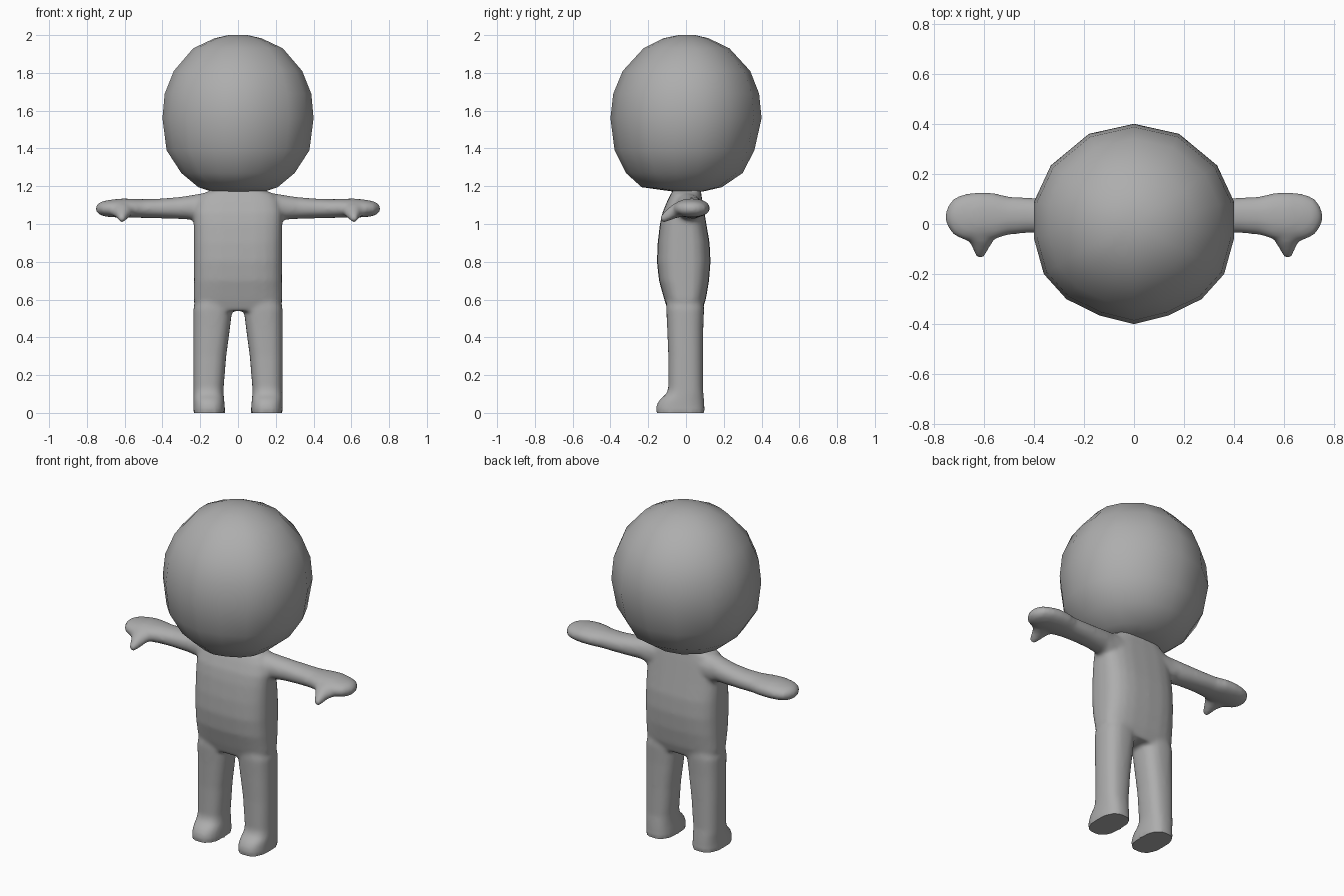
import bpy, bmesh, math
from mathutils import Vector

if "Cube" in bpy.data.objects:
    bpy.data.objects.remove(bpy.data.objects["Cube"])

grey = bpy.data.materials.new("plain_grey")
grey.diffuse_color = (0.42, 0.42, 0.42, 1)
grey.use_nodes = True
grey.node_tree.nodes["Principled BSDF"].inputs["Base Color"].default_value = grey.diffuse_color


def loft(bm, rings):
    """Skin a list of closed point rings and cap both ends."""
    loops = [[bm.verts.new(p) for p in ring] for ring in rings]
    n = len(loops[0])
    for a, b in zip(loops, loops[1:]):
        for i in range(n):
            j = (i + 1) % n
            bm.faces.new((a[i], a[j], b[j], b[i]))
    bm.faces.new(loops[0][::-1])
    bm.faces.new(loops[-1])


def oval(u0, u1, v0, v1, power=2.0, n=24):
    """Rounded-box outline inside the given limits."""
    pts = []
    for i in range(n):
        t = 2 * math.pi * i / n
        c, s = math.cos(t), math.sin(t)
        u = math.copysign(abs(c) ** (2 / power), c)
        v = math.copysign(abs(s) ** (2 / power), s)
        pts.append(((u0 + u1) / 2 + u * (u1 - u0) / 2,
                    (v0 + v1) / 2 + v * (v1 - v0) / 2))
    return pts


def upright(bm, rows, power):
    """Rows of (z, x0, x1, y0, y1), stacked upwards."""
    loft(bm, [[(x, y, z) for x, y in oval(x0, x1, y0, y1, power)]
              for z, x0, x1, y0, y1 in rows])


def finish(bm, name, angle):
    bmesh.ops.recalc_face_normals(bm, faces=bm.faces)
    mesh = bpy.data.meshes.new(name)
    bm.to_mesh(mesh)
    bm.free()
    mesh.materials.append(grey)
    ob = bpy.data.objects.new(name, mesh)
    bpy.context.collection.objects.link(ob)
    bpy.ops.object.select_all(action='DESELECT')
    ob.select_set(True)
    bpy.context.view_layer.objects.active = ob
    bpy.ops.object.shade_smooth_by_angle(angle=math.radians(angle))
    return ob


# Head: sixteen-sided rounded ball
half = [(0, 1), (.45, .9), (.83, .585), (1, .22), (1, -.14),
        (.9, -.5), (.675, -.75), (.34, -.915), (0, -1)]
outline = half + [(-x, y) for x, y in half[-2:0:-1]]
head_rows = [(1.172, .14, -.07, .09), (1.195, .21, -.235, .19), (1.27, .30, -.318, .30),
             (1.39, .378, -.378, .362), (1.56, .40, -.40, .40), (1.69, .388, -.385, .387),
             (1.81, .34, -.335, .34), (1.93, .237, -.225, .23), (1.983, .125, -.12, .12),
             (2.0, .05, -.04, .05)]
bm = bmesh.new()
loft(bm, [[(x * rx, (y0 + y1) / 2 + y * (y1 - y0) / 2, z) for x, y in outline]
          for z, rx, y0, y1 in head_rows])
finish(bm, "head", 60)

# Torso with neck
bm = bmesh.new()
upright(bm, [(.54, -.225, .225, -.095, .085), (.60, -.235, .235, -.115, .105),
             (.70, -.235, .235, -.143, .122), (.80, -.235, .235, -.154, .13),
             (.90, -.235, .235, -.15, .125), (1.0, -.235, .235, -.138, .108),
             (1.06, -.235, .235, -.125, .098), (1.12, -.22, .22, -.10, .088),
             (1.16, -.19, .19, -.08, .08), (1.175, -.15, .15, -.07, .08),
             (1.20, -.13, .13, -.06, .08)], 3)

leg = [(0, .07, .236, -.158, .098), (.04, .07, .236, -.158, .098),
       (.07, .073, .236, -.14, .096), (.10, .076, .236, -.105, .093),
       (.13, .076, .236, -.094, .09), (.30, .062, .237, -.094, .09),
       (.45, .042, .237, -.10, .092), (.55, .03, .237, -.105, .096), (.62, .01, .22, -.10, .09)]
# Rows of (x, y0, y1, z0, z1), running outwards
arm = [(.14, -.07, .085, 1.0, 1.165), (.21, -.06, .085, 1.0, 1.16), (.25, -.05, .09, 1.023, 1.152),
       (.32, -.038, .098, 1.027, 1.142), (.42, -.036, .106, 1.03, 1.134),
       (.50, -.043, .11, 1.032, 1.132), (.56, -.062, .125, 1.033, 1.134),
       (.62, -.066, .128, 1.034, 1.135), (.68, -.064, .12, 1.036, 1.128),
       (.72, -.045, .103, 1.043, 1.12), (.742, -.015, .075, 1.055, 1.108),
       (.752, .01, .045, 1.068, 1.095)]
# Rows of (y, x0, x1, z0, z1), running forwards
thumb = [(0, .54, .70, 1.04, 1.12), (-.05, .55, .685, 1.033, 1.115), (-.075, .565, .655, 1.022, 1.10),
         (-.105, .583, .642, 1.01, 1.075), (-.125, .594, .634, 1.008, 1.055),
         (-.138, .604, .624, 1.015, 1.04)]
for side in (-1, 1):
    # Leg and foot
    upright(bm, [(z, side * a, side * b, c, d) for z, a, b, c, d in leg], 2.5)
    # Arm and mitten hand
    loft(bm, [[(side * x, y, z) for y, z in oval(y0, y1, z0, z1, 2.1)]
              for x, y0, y1, z0, z1 in arm])
    # Thumb
    loft(bm, [[(side * x, y, z) for x, z in oval(x0, x1, z0, z1)]
              for y, x0, x1, z0, z1 in thumb])

# Fuse the parts into one soft skin
body = finish(bm, "body", 60)
remesh = body.modifiers.new("fuse", 'REMESH')
remesh.mode = 'VOXEL'
remesh.voxel_size = 0.01
depsgraph = bpy.context.evaluated_depsgraph_get()
fused = bpy.data.meshes.new_from_object(body.evaluated_get(depsgraph))
bpy.data.objects.remove(body)
bm = bmesh.new()
bm.from_mesh(fused)
for _ in range(6):
    bmesh.ops.smooth_vert(bm, verts=[v for v in bm.verts if v.co.z > .025], factor=.5,
                          use_axis_x=True, use_axis_y=True, use_axis_z=True)
for v in bm.verts:
    if v.co.z < .006:
        v.co.z = 0
body = finish(bm, "body", 50)
